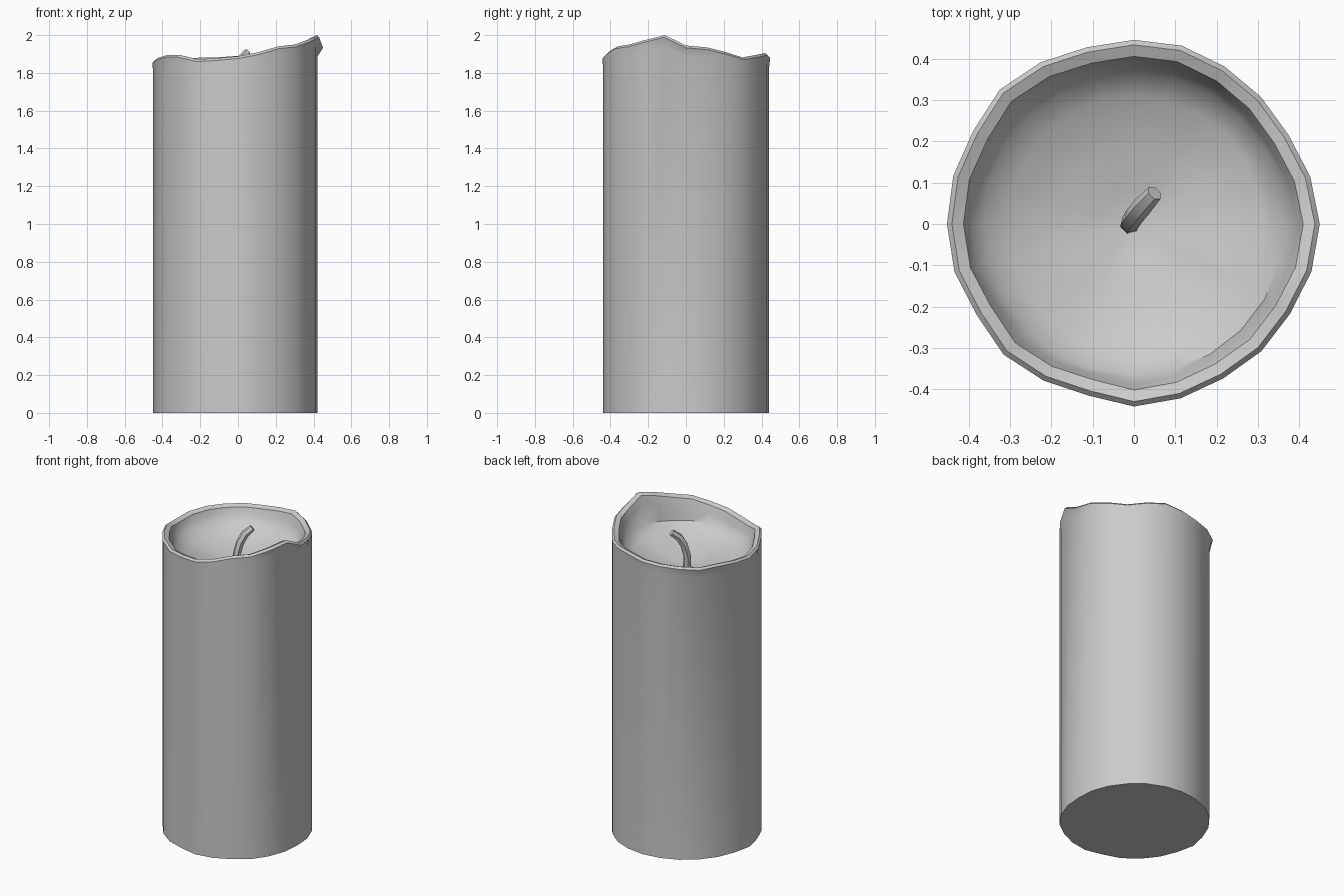
import bpy, bmesh, math
from mathutils import Vector

if "Cube" in bpy.data.objects:
    bpy.data.objects.remove(bpy.data.objects["Cube"])

# Outline every 15 degrees, starting at +x and going counter-clockwise
RIM_R = [.45, .442, .432, .435, .44, .447, .446, .443, .452, .46, .45, .453,
         .453, .45, .44, .447, .438, .43, .442, .437, .432, .436, .436, .445]
RIM_Z = [1.945, 1.935, 1.91, 1.882, 1.895, 1.905, 1.89, 1.882, 1.88, 1.875, 1.88, 1.875,
         1.865, 1.88, 1.895, 1.895, 1.872, 1.878, 1.888, 1.91, 1.94, 1.95, 1.975, 2.0]
BODY_R = [min(r, .44) for r in RIM_R]
BODY_R[0], BODY_R[1], BODY_R[23], BODY_R[22] = .42, .428, .425, .43
BODY_R[12] = .45
N = len(RIM_R)


def finish(bm, name, angle):
    bmesh.ops.recalc_face_normals(bm, faces=bm.faces)
    me = bpy.data.meshes.new(name)
    bm.to_mesh(me)
    bm.free()
    ob = bpy.data.objects.new(name, me)
    bpy.context.collection.objects.link(ob)
    bpy.ops.object.select_all(action='DESELECT')
    ob.select_set(True)
    bpy.context.view_layer.objects.active = ob
    bpy.ops.object.shade_smooth_by_angle(angle=math.radians(angle))
    return ob


def loft(bm, rings):
    loops = [[bm.verts.new(p) for p in ring] for ring in rings]
    for a, b in zip(loops, loops[1:]):
        n = len(a)
        for i in range(n):
            j = (i + 1) % n
            bm.faces.new((a[i], a[j], b[j], b[i]))
    bm.faces.new(loops[0])
    bm.faces.new(loops[-1])


def ring(radius, height):
    return [(radius(i) * math.cos(math.tau * i / N),
             radius(i) * math.sin(math.tau * i / N), height(i)) for i in range(N)]


# Candle body: wavy wall, melted lip, hollow bowl
rings = [ring(lambda i: BODY_R[i], lambda i: 0),
         ring(lambda i: BODY_R[i], lambda i: RIM_Z[i] - .06),
         ring(lambda i: RIM_R[i], lambda i: RIM_Z[i] - .012),
         ring(lambda i: RIM_R[i] - .012, lambda i: RIM_Z[i]),
         ring(lambda i: RIM_R[i] - .04, lambda i: RIM_Z[i] - .012),
         ring(lambda i: RIM_R[i] - .055, lambda i: RIM_Z[i] - .06)]
for r, z in [(.365, 1.79), (.31, 1.75), (.185, 1.715), (.085, 1.69), (.03, 1.68)]:
    rings.append(ring(lambda i: r, lambda i: z + (RIM_Z[i] - 1.9) * r * .8))
bm = bmesh.new()
loft(bm, rings)
finish(bm, "candle_body", 40)

# Curved wick leaning to the back right
path = [Vector(p) for p in [(-.01, 0, 1.66), (-.01, .002, 1.75), (0, .018, 1.82),
                            (.02, .042, 1.875), (.05, .075, 1.91)]]
side = Vector((1, -1, 0)).normalized()
sections = []
for k, p in enumerate(path):
    t = (path[min(k + 1, 4)] - path[max(k - 1, 0)]).normalized()
    up = t.cross(side).normalized()
    w = .024 if k < 4 else .02
    sections.append([p + w * (math.cos(a) * side + math.sin(a) * up)
                     for a in (math.tau * s / 6 for s in range(6))])
bm = bmesh.new()
loft(bm, sections)
finish(bm, "wick", 50)
